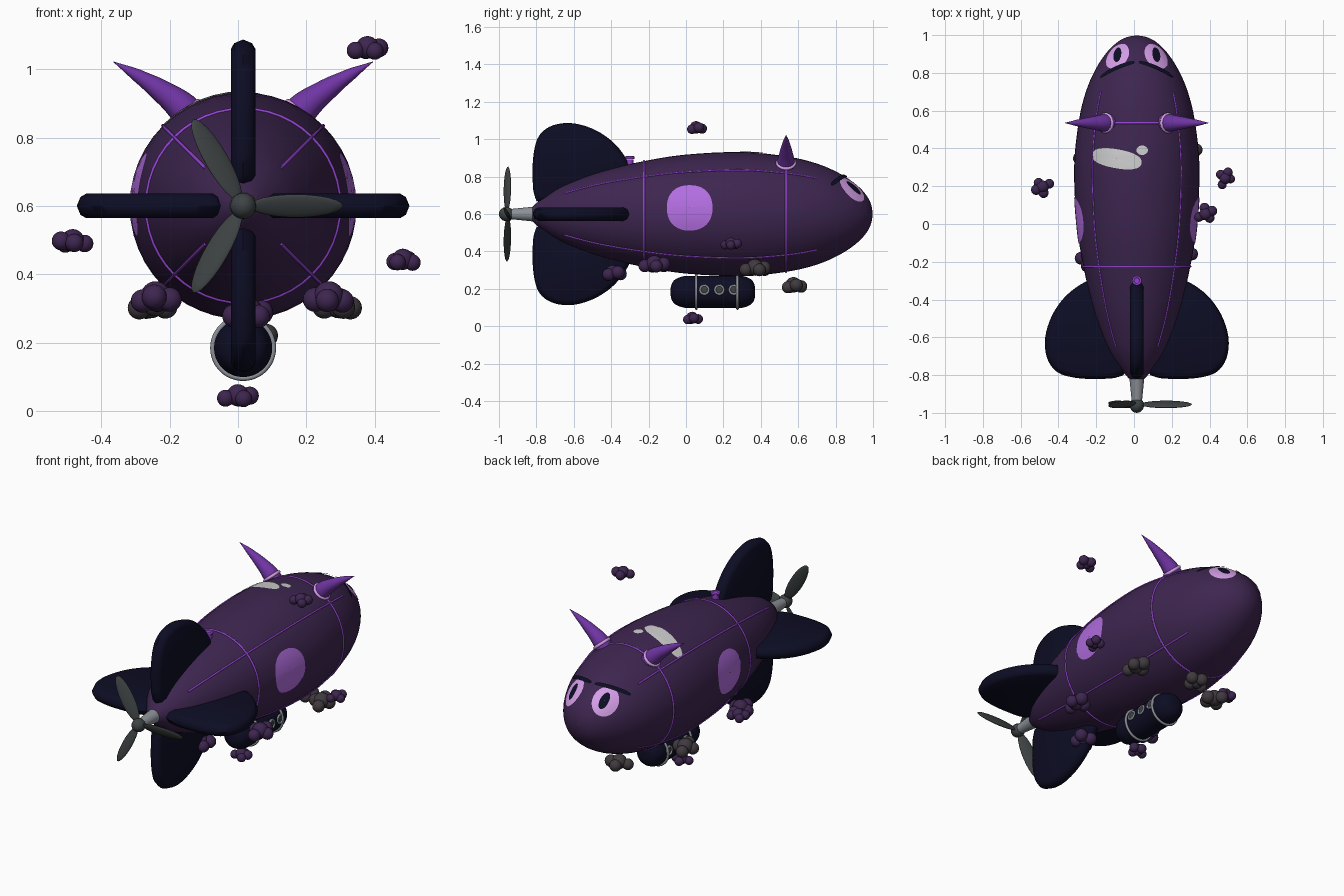
import bpy, bmesh, math
from mathutils import Vector, Matrix
from mathutils.bvhtree import BVHTree

cube = bpy.data.objects.get("Cube")
if cube:
    bpy.data.objects.remove(cube)


def material(name, *rgb):
    m = bpy.data.materials.new(name)
    m.use_nodes = True
    m.diffuse_color = (*rgb, 1)
    m.node_tree.nodes["Principled BSDF"].inputs["Base Color"].default_value = (*rgb, 1)
    return m


PLUM = material("dark plum", .048, .019, .08)
NAVY = material("midnight navy", .004, .004, .018)
HORN = material("horn purple", .16, .035, .37)
TRIM = material("trim violet", .29, .055, .62)
LILAC = material("pale lilac", .68, .35, .82)
PATCH = material("patch lilac", .45, .155, .75)
SHINE = material("shine white", .61, .61, .61)
IRON = material("iron grey", .048, .056, .056)
STEEL = material("steel grey", .26, .28, .31)
SMOKE = material("smoke grey", .052, .042, .05)

CX, CZ = .015, .6   # hull axis


def select(ob):
    bpy.ops.object.select_all(action='DESELECT')
    ob.select_set(True)
    bpy.context.view_layer.objects.active = ob


def finish(ob, name, mat, angle=50):
    ob.name = name
    ob.data.materials.clear()
    ob.data.materials.append(mat)
    select(ob)
    bpy.ops.object.shade_smooth_by_angle(angle=math.radians(angle))
    return ob


def from_rings(name, rings, mat, cap=True, angle=50):
    """Skin a list of equal-length point rings."""
    bm = bmesh.new()
    loops = [[bm.verts.new(p) for p in ring] for ring in rings]
    n = len(loops[0])
    for a, b in zip(loops, loops[1:]):
        for i in range(n):
            j = (i + 1) % n
            bm.faces.new((a[i], a[j], b[j], b[i]))
    if cap:
        bm.faces.new(loops[0])
        bm.faces.new(loops[-1])
        bmesh.ops.recalc_face_normals(bm, faces=bm.faces)
    me = bpy.data.meshes.new(name)
    bm.to_mesh(me)
    bm.free()
    ob = bpy.data.objects.new(name, me)
    bpy.context.collection.objects.link(ob)
    return finish(ob, name, mat, angle)


def smooth_path(pts, steps=4, closed=False):
    """Catmull-Rom through 2D points."""
    n, out = len(pts), []
    get = lambda i: Vector(pts[i % n] if closed else pts[max(0, min(n - 1, i))])
    for i in range(n if closed else n - 1):
        p0, p1, p2, p3 = (get(i + k) for k in (-1, 0, 1, 2))
        for s in range(steps):
            t = s / steps
            out.append(p1 + (p2 - p0) * t / 2 + (2 * p0 - 5 * p1 + 4 * p2 - p3) * t * t / 2
                       + (3 * p1 - p0 - 3 * p2 + p3) * t ** 3 / 2)
    return out if closed else out + [get(n - 1)]


def lathe(name, profile, mat, z=CZ, segs=48, angle=50):
    """Revolve (y, radius) points about an axis along y."""
    turn = [2 * math.pi * i / segs for i in range(segs)]
    return from_rings(name, [[(CX + r * math.cos(a), y, z + r * math.sin(a)) for a in turn]
                             for y, r in profile], mat, angle=angle)


def torus(name, loc, axis, major, minor, mat):
    bpy.ops.mesh.primitive_torus_add(major_radius=major, minor_radius=minor, major_segments=48,
                                     minor_segments=8, location=loc,
                                     rotation=Vector(axis).to_track_quat('Z', 'Y').to_euler())
    return finish(bpy.context.object, name, mat)


def tube(name, pts, radii, mat):
    cu = bpy.data.curves.new(name, 'CURVE')
    cu.dimensions, cu.bevel_depth, cu.bevel_resolution = '3D', 1, 4
    cu.use_fill_caps = True
    sp = cu.splines.new('BEZIER')
    sp.bezier_points.add(len(pts) - 1)
    for b, p, r in zip(sp.bezier_points, pts, radii):
        b.co, b.radius = p, r
        b.handle_left_type = b.handle_right_type = 'AUTO'
    ob = bpy.data.objects.new(name, cu)
    bpy.context.collection.objects.link(ob)
    select(ob)
    bpy.ops.object.convert(target='MESH')
    return finish(bpy.context.object, name, mat)


def ball(name, loc, size, mat, rot=None):
    me = bpy.data.meshes.new(name)
    bm = bmesh.new()
    bmesh.ops.create_uvsphere(bm, u_segments=20, v_segments=12, radius=1,
                              matrix=Matrix.LocRotScale(Vector(loc), rot, Vector(size)))
    bm.to_mesh(me)
    bm.free()
    ob = bpy.data.objects.new(name, me)
    bpy.context.collection.objects.link(ob)
    return finish(ob, name, mat)


# Hull
hull_profile = [(-.83, .01), (-.815, .045), (-.72, .118), (-.62, .17), (-.45, .23), (-.225, .283),
                (0, .318), (.3, .332), (.54, .308), (.7, .27), (.82, .218), (.91, .158),
                (.965, .1), (.99, .05), (.998, .004)]
hull = lathe("hull", smooth_path(hull_profile), PLUM)
tree = BVHTree.FromPolygons([v.co for v in hull.data.vertices],
                            [list(p.vertices) for p in hull.data.polygons])


def on_hull(p, n, lift=0.0):
    hit, nor, _, _ = tree.ray_cast(p + n * .5, -n)
    if hit is None:
        hit, nor, _, _ = tree.find_nearest(p)
    return hit + nor * lift


def decal(name, centre, n, u, a, b, mat, lift=.004, power=1.0):
    """Thin painted shape draped over the hull."""
    n = Vector(n).normalized()
    v = n.cross(Vector(u)).normalized()
    u = v.cross(n)
    c = Vector(centre)
    bend = lambda t: math.copysign(abs(t) ** power, t)
    rings = []
    for k in (1, .8, .6, .4, .2, .01):
        ring = []
        for i in range(40):
            t = math.tau * i / 40
            ring.append(on_hull(c + u * a * k * bend(math.cos(t)) + v * b * k * bend(math.sin(t)),
                                n, lift))
        rings.append(ring)
    return from_rings(name, rings, mat, cap=False)


# Hull bands and lengthwise seams
torus("rear_band", (CX, -.225, CZ), (0, 1, 0), .283, .006, TRIM)
torus("front_band", (CX, .535, CZ), (0, 1, 0), .309, .006, TRIM)
for k in range(4):
    a = math.radians(45 + 90 * k)
    d = Vector((math.cos(a), 0, math.sin(a)))
    path = [on_hull(Vector((CX, -.65 + 1.35 * i / 24, CZ)), d) for i in range(25)]
    tube(f"seam_{k}", path, [.005] * 25, TRIM)

# Face, side patches and horns, mirrored across the hull axis
for s, side in ((1, "left"), (-1, "right")):
    eye, facing = (CX + s * .105, .89, CZ + .135), (s * .42, .68, .6)
    decal(side + "_eye", eye, facing, (1, -s * .3, -s * .4), .07, .085, LILAC)
    decal(side + "_pupil", (CX + s * .1, .893, CZ + .137), facing, (1, -s * .3, -s * .4),
          .023, .05, NAVY, .007)
    decal(side + "_brow", (CX + s * .105, .82, CZ + .185), (s * .4, .5, .75),
          (-s * .17, .085, .056), .1, .012, NAVY, .008, .6)
    decal(side + "_patch", (CX, .02, .633), (s, 0, 0), (0, 1, 0), .122, .12, PATCH, .004, .88)
    horn = [(.145, .25), (.178, .288), (.242, .338), (.31, .382), (.38, .422)]
    tube(side + "_horn", [(CX + s * x, .535, CZ + z) for x, z in horn],
         [.05, .046, .033, .019, .001], HORN)
    torus(side + "_horn_collar", (CX + s * .166, .535, CZ + .274), (s * .66, 0, .75),
          .046, .009, LILAC)

# Glossy highlight on the back
decal("long_shine", (-.09, .345, CZ), (0, 0, 1), (1, -.18, 0), .132, .05, SHINE, power=.85)
decal("dot_shine", (.043, .39, CZ), (0, 0, 1), (1, 0, 0), .03, .025, SHINE)

# Tail fins
fin = smooth_path([(-.285, .2), (-.31, .28), (-.38, .375), (-.48, .447), (-.6, .485), (-.71, .475),
                   (-.785, .42), (-.815, .32), (-.82, .2), (-.81, .1), (-.76, .06), (-.5, .08),
                   (-.32, .12)], 4, True)
mid = sum(fin, Vector((0, 0))) / len(fin)
for k, place in enumerate(("left", "top", "right", "bottom")):
    a = math.pi / 2 * k
    out, across = Vector((math.cos(a), 0, math.sin(a))), Vector((-math.sin(a), 0, math.cos(a)))
    rings = []
    for scale, thick in ((.87, -.036), (.95, -.026), (1, 0), (.95, .026), (.87, .036)):
        flat = [mid + (p - mid) * scale for p in fin]
        rings.append([Vector((CX, p.x, CZ)) + out * p.y + across * thick for p in flat])
    from_rings(place + "_fin", rings, NAVY)

# Small stub in front of the top fin
for z, r, h in ((.872, .018, .04), (.9, .024, .012)):
    bpy.ops.mesh.primitive_cylinder_add(vertices=20, radius=r, depth=h, location=(CX, -.3, z))
    finish(bpy.context.object, "stub", TRIM)
torus("stub_rim", (CX, -.3, .904), (0, 0, 1), .02, .006, TRIM)

# Propeller
lathe("propeller_shaft", [(-.8, .042), (-.83, .038), (-.95, .026)], STEEL, segs=24)
ball("propeller_hub", (CX, -.96, CZ), (.038, .04, .038), IRON)
for k in range(3):
    turn = Matrix.Rotation(-math.tau * k / 3, 3, 'Y')
    blade = turn @ Matrix.Rotation(math.radians(28), 3, 'X')
    ball(f"blade_{k}", Vector((CX, -.955, CZ)) + turn @ Vector((.155, 0, 0)),
         (.137, .01, .038), IRON, blade.to_quaternion())

# Gondola with hoops and portholes
GZ = .184
lathe("gondola", smooth_path([(-.083, .004), (-.079, .035), (-.06, .065), (-.015, .083), (.03, .085),
                              (.26, .085), (.31, .083), (.35, .065), (.367, .035), (.37, .004)]),
      NAVY, GZ, 36)
for y in (.055, .275):
    torus("gondola_hoop", (CX, y, GZ), (0, 1, 0), .089, .0075, STEEL)
for s in (1, -1):
    for y in (.098, .178, .256):
        torus("porthole_rim", (CX + s * .084, y, .195), (s, 0, .13), .023, .006, STEEL)
        ball("porthole_glass", (CX + s * .083, y, .195), (.004, .021, .021), IRON)

# Puffs of cloud: centre, half width, turn, colour
puffs = [((.38, .05, 1.06), .064, 20, PLUM), ((-.485, .2, .495), .064, 200, PLUM),
         ((.485, .24, .44), .06, 60, PLUM), ((0, .03, .042), .062, 10, PLUM),
         ((.03, -.395, .285), .083, 30, PLUM), ((.27, -.17, .33), .085, 80, PLUM),
         ((-.245, -.17, .33), .085, 260, PLUM), ((.3, .37, .31), .085, 100, SMOKE),
         ((-.26, .37, .31), .085, 280, SMOKE), ((.04, .57, .217), .08, 15, SMOKE)]
lobes = [(0, .05, .06, .52), (-.6, 0, -.08, .4), (.58, .1, .04, .43), (.1, .55, -.05, .42),
         (.2, -.38, -.1, .4)]
for i, (c, size, deg, mat) in enumerate(puffs):
    spin = Matrix.Rotation(math.radians(deg), 3, 'Z')
    for x, y, z, r in lobes:
        ball(f"cloud_{i}", Vector(c) + spin @ Vector((x, y, z)) * size, (r * size,) * 3, mat)
